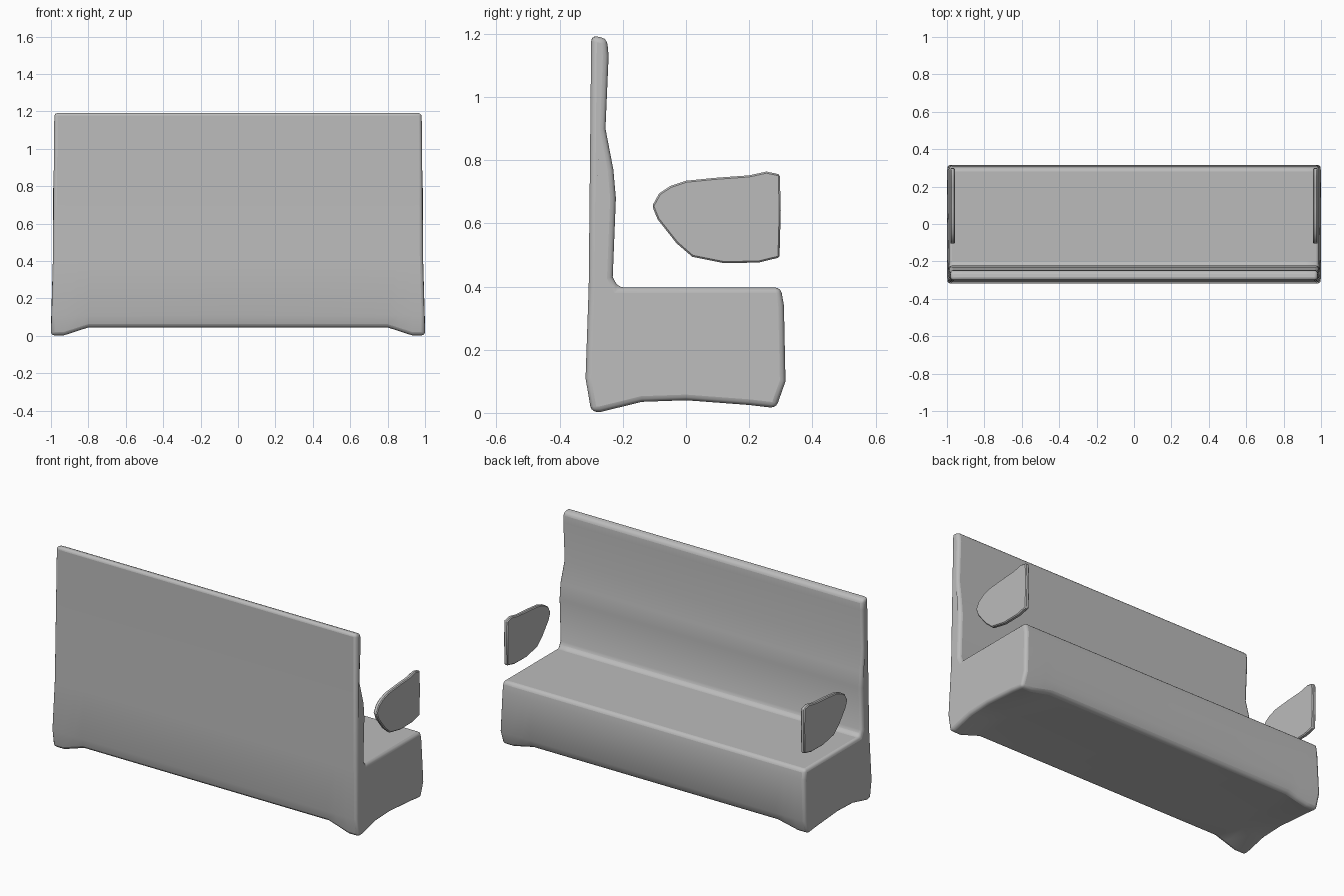
import bpy, bmesh, math

cube = bpy.data.objects.get("Cube")
if cube:
    bpy.data.objects.remove(cube, do_unlink=True)

grey = bpy.data.materials.new("plain grey")
grey.use_nodes = True
colour = (0.5, 0.5, 0.5, 1)
grey.diffuse_color = colour
grey.node_tree.nodes["Principled BSDF"].inputs["Base Color"].default_value = colour


def loft(name, sections, bevel, segments):
    """Join matching rings of points into a closed, softly bevelled solid."""
    bm = bmesh.new()
    rings = [[bm.verts.new(p) for p in ring] for ring in sections]
    n = len(rings[0])
    for a, b in zip(rings, rings[1:]):
        for i in range(n):
            j = (i + 1) % n
            bm.faces.new((a[i], a[j], b[j], b[i]))
    bm.faces.new(rings[0])
    bm.faces.new(rings[-1][::-1])
    bmesh.ops.recalc_face_normals(bm, faces=bm.faces)
    mesh = bpy.data.meshes.new(name)
    bm.to_mesh(mesh)
    bm.free()
    obj = bpy.data.objects.new(name, mesh)
    bpy.context.collection.objects.link(obj)
    mesh.materials.append(grey)
    mod = obj.modifiers.new("soft edges", 'BEVEL')
    mod.width = bevel
    mod.segments = segments
    mod.limit_method = 'ANGLE'
    mod.angle_limit = math.radians(45)
    bpy.ops.object.select_all(action='DESELECT')
    obj.select_set(True)
    bpy.context.view_layer.objects.active = obj
    bpy.ops.object.shade_smooth_by_angle(angle=math.radians(35))
    return obj


# Bench body: L-shaped side profile (y, z), swept across the width
profile = [(-0.3, 1.195), (-0.25, 1.185), (-0.245, 1.13), (-0.255, 0.9),
           (-0.23, 0.77), (-0.222, 0.68), (-0.232, 0.43), (-0.215, 0.397),
           (0.3, 0.397), (0.31, 0.34), (0.315, 0.1), (0.285, 0.015),
           (0.2, 0.025), (0.0, 0.04), (-0.14, 0.035), (-0.27, 0.003),
           (-0.3, 0.003), (-0.318, 0.11), (-0.308, 0.4)]


def body_section(x):
    ring = []
    for y, z in profile:
        # the underside rises between the corner feet
        if z < 0.06:
            rise = min(1, max(0, (0.93 - abs(x)) / 0.13))
            z += (0.045 - z) * rise
        # the sides flare slightly towards the floor
        flare = 1.0 if z < 0.2 else 0.99 if z < 0.8 else 0.982
        ring.append((x * flare, y, z))
    return ring


stations = [-1, -0.93, -0.86, -0.8, 0, 0.8, 0.86, 0.93, 1]
loft("bench_body", [body_section(x) for x in stations], 0.018, 3)

# Floating armrest panels: pointed towards the backrest, square at the seat edge
arm = [(-0.107, 0.655), (-0.085, 0.695), (-0.05, 0.718), (0.0, 0.735),
       (0.09, 0.744), (0.2, 0.752), (0.255, 0.764), (0.297, 0.755),
       (0.3, 0.64), (0.296, 0.492), (0.23, 0.476), (0.12, 0.474),
       (0.02, 0.494), (-0.03, 0.537), (-0.09, 0.613)]
for side, label in ((1, "left"), (-1, "right")):
    loft(label + "_armrest",
         [[(side * x, y, z) for y, z in arm] for x in (0.958, 0.982)], 0.005, 1)
